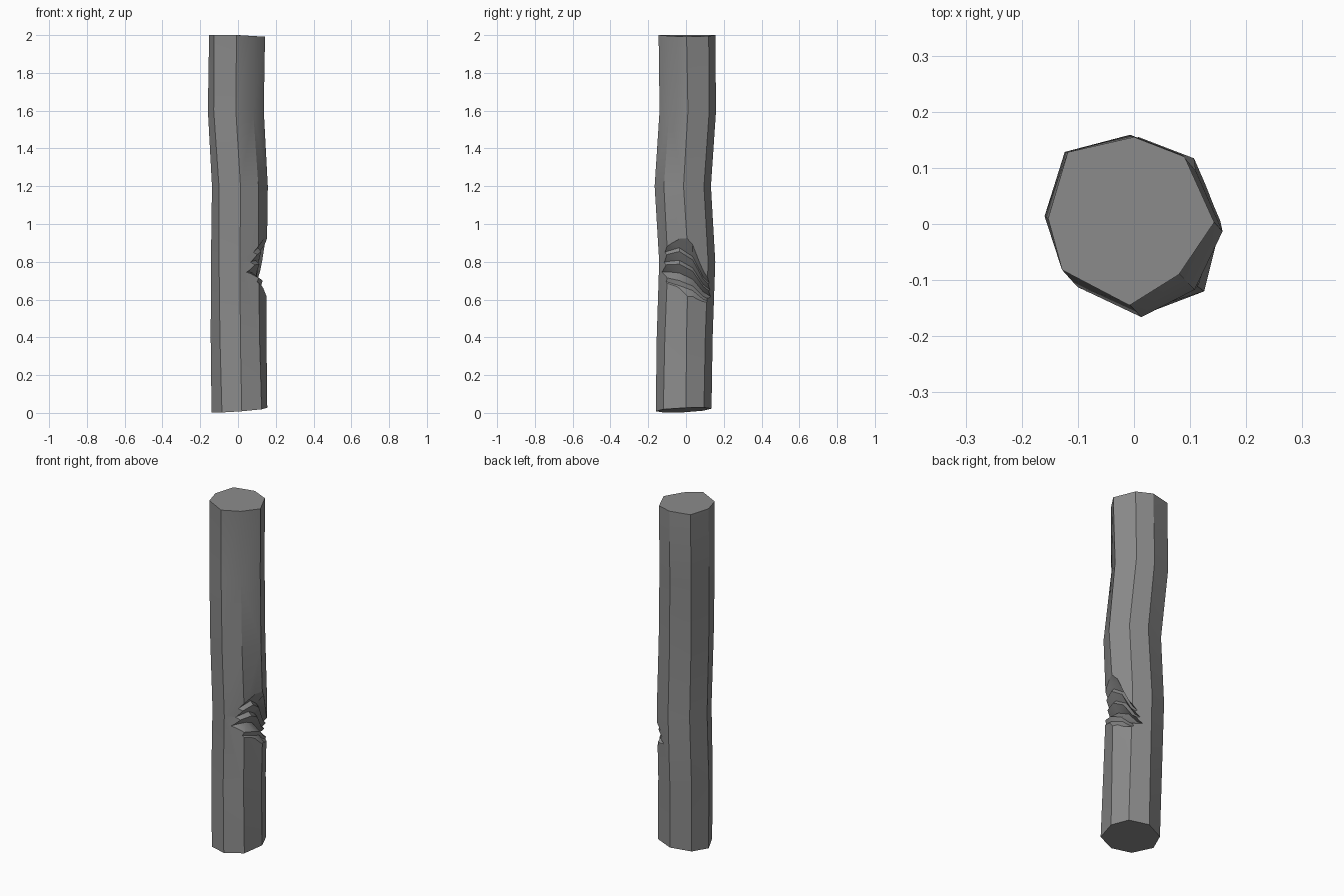
import bpy, bmesh, math
from mathutils import Vector

if "Cube" in bpy.data.objects:
    bpy.data.objects.remove(bpy.data.objects["Cube"], do_unlink=True)

grey = bpy.data.materials.new("bark grey")
grey.use_nodes = True
grey.diffuse_color = (0.26, 0.26, 0.26, 1)
grey.node_tree.nodes["Principled BSDF"].inputs["Base Color"].default_value = (0.26, 0.26, 0.26, 1)


def loft(name, rings):
    """Skin a stack of equal rings and close both ends."""
    bm = bmesh.new()
    loops = [[bm.verts.new(p) for p in ring] for ring in rings]
    n = len(loops[0])
    for a, b in zip(loops, loops[1:]):
        for i in range(n):
            j = (i + 1) % n
            bm.faces.new((a[i], a[j], b[j], b[i]))
    bm.faces.new(loops[0][::-1])
    bm.faces.new(loops[-1])
    bmesh.ops.triangulate(bm, faces=[f for f in bm.faces if len(f.verts) == 4])
    bmesh.ops.recalc_face_normals(bm, faces=bm.faces)
    mesh = bpy.data.meshes.new(name)
    bm.to_mesh(mesh)
    bm.free()
    mesh.materials.append(grey)
    obj = bpy.data.objects.new(name, mesh)
    bpy.context.collection.objects.link(obj)
    return obj


# Trunk: eight-sided, blending from foot to top outline along a slight bend
foot = [(.155, 0), (.115, .095), (.01, .135), (-.1, .09),
        (-.14, -.01), (-.085, -.12), (.02, -.16), (.125, -.12)]
head = [(.143, .003), (.09, .12), (0, .155), (-.118, .128),
        (-.153, .01), (-.128, -.082), (-.008, -.145), (.08, -.09)]
bend = [(0, 0), (-.002, .002), (.002, .012), (.01, -.015), (-.009, .008), (0, 0)]
rings = []
for k, (dx, dy) in enumerate(bend):
    t = k / (len(bend) - 1)
    ring = []
    for a, b in zip(foot, head):
        p = Vector(a).lerp(Vector(b), t) + Vector((dx, dy))
        z = 2 * t
        if k == 0:        # slanted foot cut
            z = .015 + .08 * p.x + .05 * p.y
            z = max(z, 0)
        elif t == 1:      # slanted top cut
            z = 2 - max(p.x, 0) * .06
        ring.append((p.x, p.y, z))
    rings.append(ring)
trunk = loft("trunk", rings)

# Chopped notch: jagged slanting bite, one section per depth: y, bottom, top, shift
jag = [(0, .16), (.16, .115), (.24, .122), (.36, .07), (.5, .105),
       (.56, .085), (.7, .115), (.76, .098), (.88, .125), (1, .152)]
sections = [(-.17, .67, .87, -.012), (-.1, .65, .92, 0), (-.035, .62, .955, .008),
            (.035, .6, .9, -.004), (.09, .57, .77, -.008), (.16, .55, .68, .01)]
bites = []
for y, low, high, shift in sections:
    edge = [(x + shift - .3 * max(abs(y) - .06, 0), y, low + (high - low) * t) for t, x in jag]
    bites.append([(.35, y, low - .03)] + edge + [(.35, y, high + .03)])
cutter = loft("notch_cutter", bites)
cutter.hide_render = True

cut = trunk.modifiers.new("notch", "BOOLEAN")
cut.operation = "DIFFERENCE"
cut.solver = "EXACT"
cut.object = cutter
bpy.ops.object.select_all(action="DESELECT")
bpy.context.view_layer.objects.active = trunk
trunk.select_set(True)
bpy.ops.object.modifier_apply(modifier=cut.name)
bpy.data.objects.remove(cutter, do_unlink=True)
bpy.ops.object.shade_smooth_by_angle(angle=math.radians(28))
